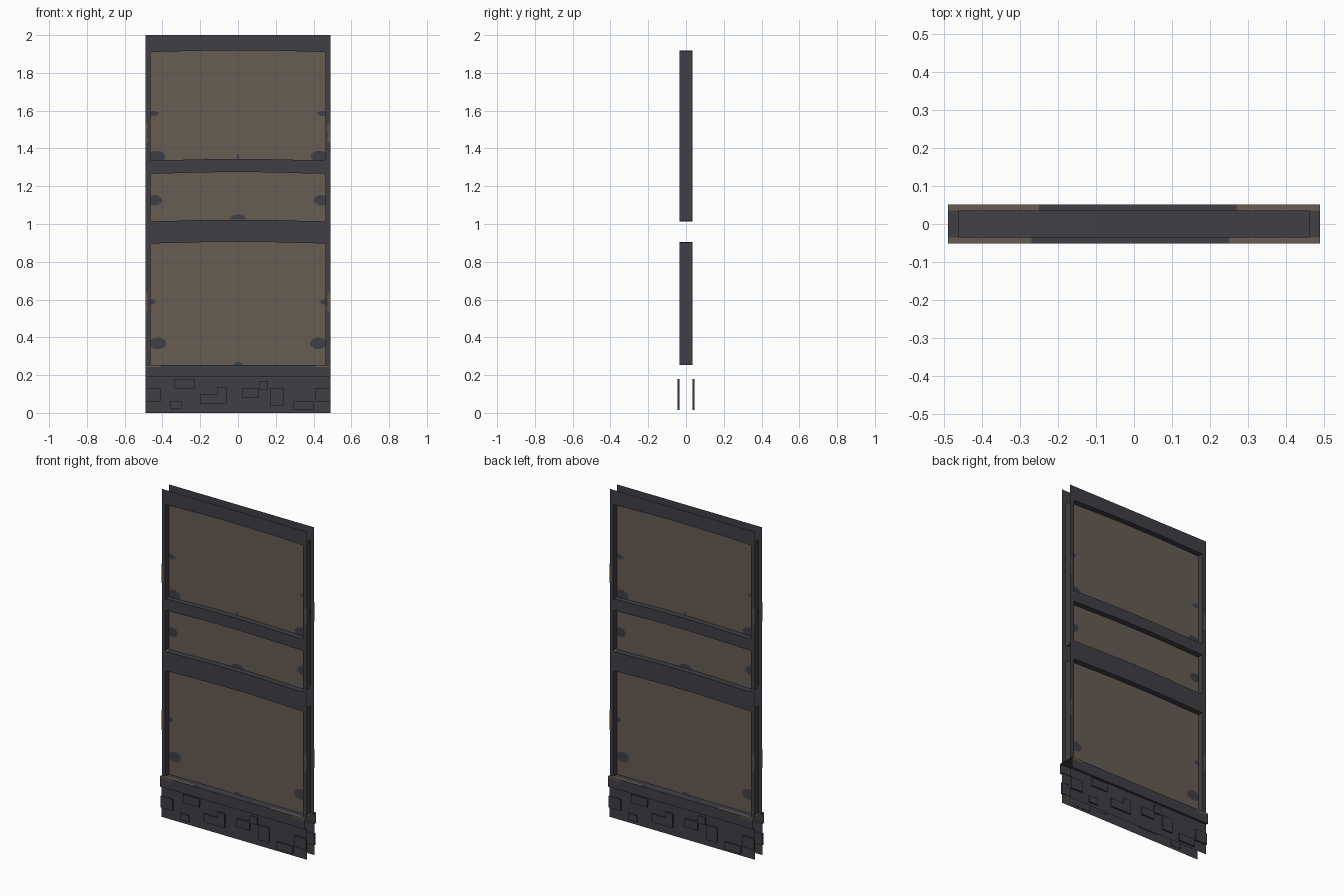
import bpy, bmesh, math

if "Cube" in bpy.data.objects:
    bpy.data.objects.remove(bpy.data.objects["Cube"])

def mat(name, c):
    m = bpy.data.materials.new(name)
    m.diffuse_color = (*c, 1)
    m.use_nodes = True
    m.node_tree.nodes["Principled BSDF"].inputs["Base Color"].default_value = m.diffuse_color
    return m

DARK = mat("dark timber and stone", (0.051, 0.050, 0.060))
TAN = mat("brown plaster", (0.136, 0.106, 0.085))
WORN = mat("worn brown edge", (0.120, 0.090, 0.058))

W, IN = 0.49, 0.464           # half width of wall, half width of openings
FACE, CORE = 0.035, 0.001     # timber face depth, plaster depth
LEDGE, STONE = 0.052, 0.046
XS = [-IN, -0.33, -0.24, -0.1, 0.1, 0.24, 0.33, IN]
# openings: bottom height, top height
OPENINGS = [(0.253, 0.897), (1.014, 1.266), (1.336, 1.911)]

def build(name, faces, m):
    """Make a part for the front and a half-turned copy for the back."""
    bm = bmesh.new()
    for f in faces:
        bm.faces.new([bm.verts.new(p) for p in f])
    bmesh.ops.remove_doubles(bm, verts=bm.verts, dist=1e-5)
    me = bpy.data.meshes.new(name)
    bm.to_mesh(me)
    bm.free()
    me.materials.append(m)
    for side in ("front", "back"):
        ob = bpy.data.objects.new(f"{name}_{side}", me)
        bpy.context.collection.objects.link(ob)
        if side == "back":
            ob.rotation_euler.z = math.pi

def bow(x, z):
    """Hand-hewn edge: rises slightly towards the middle."""
    if z < 0.3 or z > 1.99:
        return z
    return z + 0.009 * max(0, 1 - (x / 0.4) ** 2)

def plate(x0, x1, z0, z1, y):
    return [(x0, y, z0), (x1, y, z0), (x1, y, z1), (x0, y, z1)]

def shelf(x0, x1, y0, y1, z):
    return [(x0, y0, z), (x1, y0, z), (x1, y1, z), (x0, y1, z)]

def bowed(z0, z1, y):
    return [[(a, y, bow(a, z0)), (b, y, bow(b, z0)), (b, y, bow(b, z1)), (a, y, bow(a, z1))]
            for a, b in zip(XS, XS[1:])]

def reveal(z, up):
    out = []
    for a, b in zip(XS, XS[1:]):
        f = [(a, -FACE, bow(a, z)), (b, -FACE, bow(b, z)), (b, 0, bow(b, z)), (a, 0, bow(a, z))]
        out.append(f if up else f[::-1])
    return out

# rails, with the undersides and tops that line the openings
build("lower_rail", bowed(0.897, 1.014, -FACE) + reveal(0.897, False) + reveal(1.014, True), DARK)
build("upper_rail", bowed(1.266, 1.336, -FACE) + reveal(1.266, False) + reveal(1.336, True), DARK)
build("top_rail", bowed(1.911, 2.0, -FACE) + reveal(1.911, False), DARK)

# stiles with their inner sides
for s, label in ((-1, "left"), (1, "right")):
    faces = [plate(*sorted((s * W, s * IN)), 0.253, 2.0, -FACE)]
    for z0, z1 in ((0.253, 0.903), (1.016, 1.915)):
        f = [(s * IN, -FACE, z0), (s * IN, 0, z0), (s * IN, 0, z1), (s * IN, -FACE, z1)]
        faces.append(f if s < 0 else f[::-1])
    build(f"{label}_stile", faces, DARK)

# plaster panels
build("plaster_panel", [f for a, b in OPENINGS for f in bowed(a, b, -CORE)], TAN)

# dark stains on plaster: x, z, radius x, radius z, opening
def blob(cx, cz, rx, rz, k):
    lo, hi = OPENINGS[k]
    pts = []
    for i in range(14):
        a = i * math.tau / 14
        x = max(-IN, min(IN, cx + rx * math.cos(a)))
        z = max(bow(x, lo), min(hi, cz + rz * math.sin(a)))
        pts.append((x, -CORE - 0.002, z))
    return [p for i, p in enumerate(pts) if math.dist(p, pts[i - 1]) > 1e-4]

stains = [blob(0, 1.022, 0.045, 0.028, 1), blob(0, 1.355, 0.007, 0.016, 2),
          blob(0, 0.255, 0.022, 0.014, 0)]
for s in (-1, 1):
    stains += [blob(s * 0.43, 1.357, 0.046, 0.03, 2), blob(s * 0.45, 1.585, 0.03, 0.014, 2),
               blob(s * 0.44, 1.125, 0.038, 0.028, 1),
               blob(s * 0.425, 0.368, 0.044, 0.031, 0), blob(s * 0.455, 0.588, 0.02, 0.014, 0)]
build("plaster_stain", stains, DARK)

# worn brown patches on the outer edges of the stiles
worn = []
for zc in (1.485, 0.59):
    for s, inner in ((-1, 0.477), (1, 0.470)):
        pts = [(s * W, -0.06), (s * inner, -0.045), (s * (inner + 0.007), -0.01),
               (s * inner, 0.03), (s * W, 0.06)]
        f = [(x, -FACE - 0.001, zc + dz) for x, dz in pts]
        worn.append(f[::-1] if s > 0 else f)
build("worn_stile_patch", [f if f[0][0] < 0 else f[::-1] for f in worn], WORN)

# ledge above the stone base
build("ledge", [shelf(-W, W, -LEDGE, 0, 0.253), plate(-W, W, 0.19, 0.253, -LEDGE),
                shelf(-W, W, -LEDGE, -FACE, 0.19)[::-1]], DARK)
build("ledge_wear", [shelf(-W, -0.27, -LEDGE, -FACE, 0.254), shelf(0.25, W, -LEDGE, -FACE, 0.254),
                     plate(-W, -0.41, 0.243, 0.254, -LEDGE - 0.001),
                     plate(0.41, W, 0.243, 0.254, -LEDGE - 0.001)], TAN)

# stone base and raised stones
build("stone_base", [plate(-W, W, 0, 0.19, -FACE - 0.002)], DARK)
STONES = [(-0.49, -0.41, 0.06, 0.13), (-0.34, -0.23, 0.13, 0.18), (-0.36, -0.30, 0.02, 0.06),
          (-0.20, -0.06, 0.05, 0.10), (-0.11, -0.06, 0.10, 0.135), (0.02, 0.11, 0.08, 0.13),
          (0.11, 0.16, 0.125, 0.17), (0.17, 0.24, 0.04, 0.13), (0.29, 0.40, 0.015, 0.06),
          (0.41, 0.49, 0.06, 0.13)]
faces = []
for x0, x1, z0, z1 in STONES:
    o, i = -STONE, -FACE
    faces += [plate(x0, x1, z0, z1, o), shelf(x0, x1, o, i, z1), shelf(x0, x1, o, i, z0)[::-1],
              [(x0, i, z0), (x0, o, z0), (x0, o, z1), (x0, i, z1)],
              [(x1, o, z0), (x1, i, z0), (x1, i, z1), (x1, o, z1)]]
build("raised_stone", faces, DARK)
